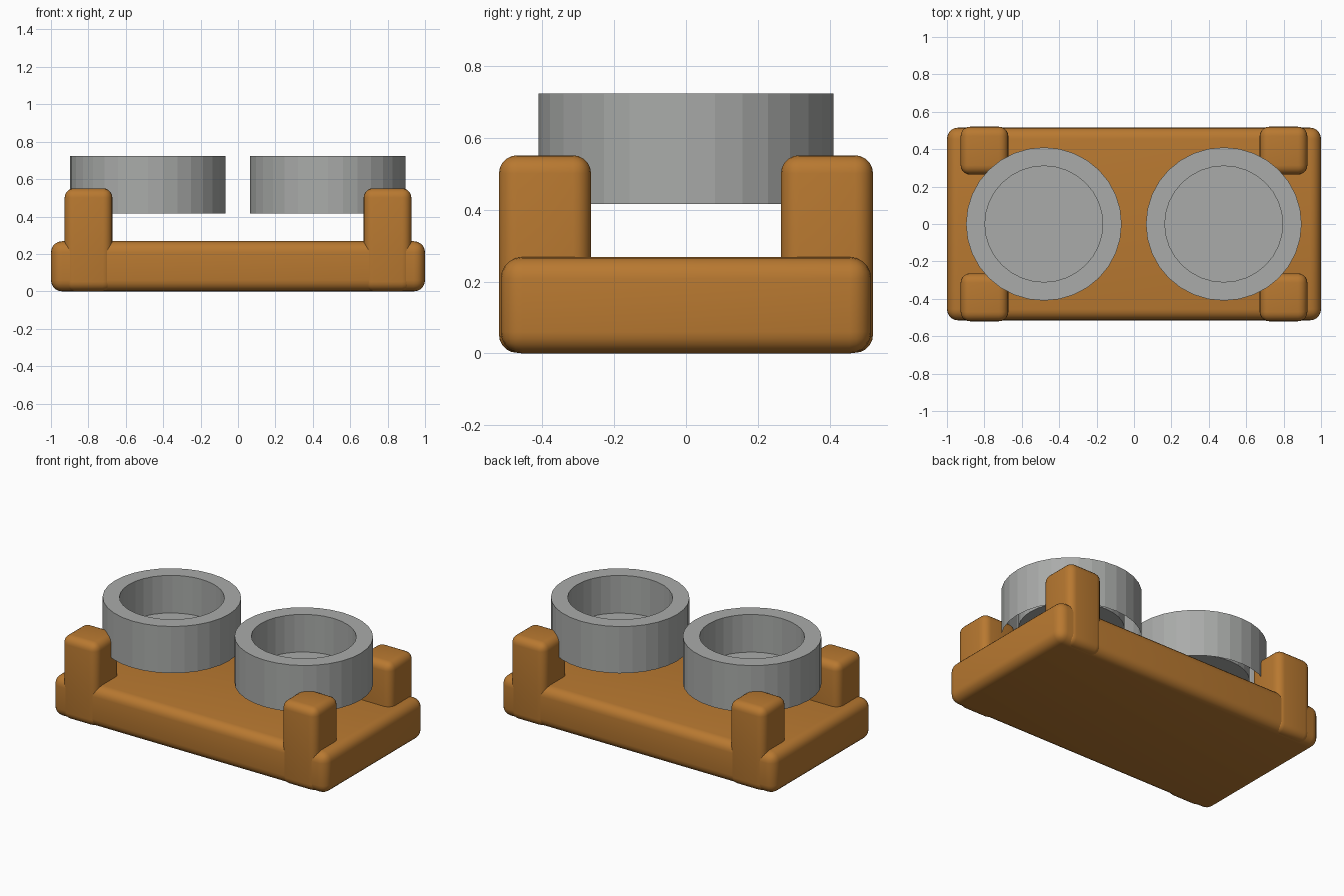
import bpy, bmesh, math

if "Cube" in bpy.data.objects:
    bpy.data.objects.remove(bpy.data.objects["Cube"])


def material(name, color):
    m = bpy.data.materials.new(name)
    m.diffuse_color = (*color, 1)
    m.use_nodes = True
    m.node_tree.nodes["Principled BSDF"].inputs["Base Color"].default_value = m.diffuse_color
    return m


WOOD = material("orange_brown", (0.48, 0.19, 0.03))
GREY = material("light_grey", (0.40, 0.41, 0.40))


def add_object(name, bm, mat):
    me = bpy.data.meshes.new(name)
    bm.to_mesh(me)
    bm.free()
    ob = bpy.data.objects.new(name, me)
    bpy.context.collection.objects.link(ob)
    me.materials.append(mat)
    return ob


def rounded_box(name, lo, hi, radius):
    bm = bmesh.new()
    bmesh.ops.create_cube(bm, size=1)
    for v in bm.verts:
        v.co = [hi[i] if v.co[i] > 0 else lo[i] for i in range(3)]
    bmesh.ops.bevel(bm, geom=bm.edges[:], offset=radius, segments=5,
                    profile=0.5, affect='EDGES')
    ob = add_object(name, bm, WOOD)
    bpy.context.view_layer.objects.active = ob
    ob.select_set(True)
    bpy.ops.object.shade_smooth_by_angle(angle=math.radians(40))
    ob.select_set(False)


def cup(name, cx, sides=32):
    # outer wall, rim, inner wall and floor; hollow underneath
    profile = [(0.416, 0.415), (0.416, 0.723), (0.315, 0.723), (0.315, 0.475)]
    bm = bmesh.new()
    rings = []
    for r, z in profile:
        rings.append([bm.verts.new((cx + r * math.cos(a), 0.985 * r * math.sin(a), z))
                      for a in (2 * math.pi * i / sides for i in range(sides))])
    for a, b in zip(rings, rings[1:]):
        for i in range(sides):
            j = (i + 1) % sides
            bm.faces.new((a[i], a[j], b[j], b[i]))
    bm.faces.new(rings[-1])
    add_object(name, bm, GREY)


# base slab
rounded_box("base", (-1, -0.515, 0), (1, 0.515, 0.268), 0.06)

# four corner posts
for sx, side in ((-1, "left"), (1, "right")):
    for sy, end in ((-1, "front"), (1, "back")):
        xs = sorted((sx * 0.672, sx * 0.927))
        ys = sorted((sy * 0.264, sy * 0.52))
        rounded_box(f"{end}_{side}_post", (xs[0], ys[0], 0.002), (xs[1], ys[1], 0.551), 0.05)

# two round cups
cup("left_cup", -0.482)
cup("right_cup", 0.48)
